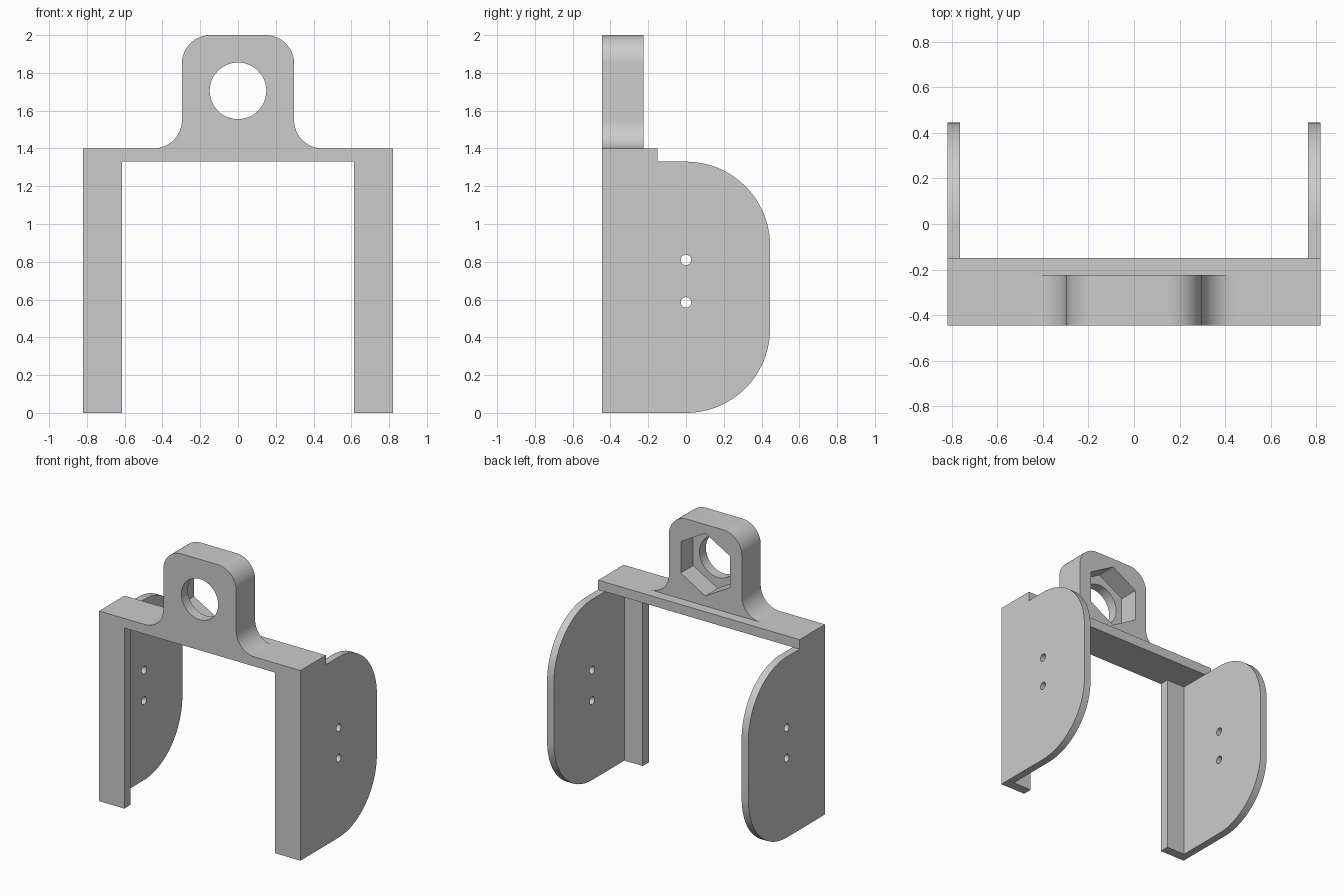
import bpy, bmesh
from math import radians, cos, sin, pi
from mathutils import Vector

cube = bpy.data.objects.get("Cube")
if cube:
    bpy.data.objects.remove(cube, do_unlink=True)

FRONT, BACK = -0.445, 0.445
WIDE, INNER, PLATE_IN = 0.82, 0.615, 0.765
TOP, BAR_LOW = 1.40, 1.33
BAR_BACK, LUG_BACK = -0.15, -0.225
EYE_Z = 1.705

grey = bpy.data.materials.new("plain_grey")
grey.use_nodes = True
grey.diffuse_color = (0.6, 0.6, 0.6, 1)
grey.node_tree.nodes["Principled BSDF"].inputs["Base Color"].default_value = grey.diffuse_color


def arc(cu, cv, r, start, end, n=16):
    steps = [radians(start + (end - start) * i / n) for i in range(n + 1)]
    return [(cu + r * cos(a), cv + r * sin(a)) for a in steps]


def ring(cu, cv, r, n, turn=0.0):
    return arc(cu, cv, r, turn, turn + 360, n)[:-1]


def prism(name, profile, axis, low, high):
    """Extrude a profile along x (profile in y, z) or along y (profile in x, z)."""
    bm = bmesh.new()
    place = (lambda u, v: (low, u, v)) if axis == "x" else (lambda u, v: (u, low, v))
    face = bm.faces.new([bm.verts.new(place(u, v)) for u, v in profile])
    out = bmesh.ops.extrude_face_region(bm, geom=[face])
    shift = Vector((high - low, 0, 0) if axis == "x" else (0, high - low, 0))
    moved = [g for g in out["geom"] if isinstance(g, bmesh.types.BMVert)]
    bmesh.ops.translate(bm, verts=moved, vec=shift)
    bmesh.ops.recalc_face_normals(bm, faces=bm.faces)
    mesh = bpy.data.meshes.new(name)
    bm.to_mesh(mesh)
    bm.free()
    obj = bpy.data.objects.new(name, mesh)
    bpy.context.collection.objects.link(obj)
    mesh.materials.append(grey)
    return obj


def box(name, x0, x1, y0, y1, z0, z1):
    return prism(name, [(x0, z0), (x1, z0), (x1, z1), (x0, z1)], "y", y0, y1)


def activate(obj):
    bpy.ops.object.select_all(action="DESELECT")
    obj.select_set(True)
    bpy.context.view_layer.objects.active = obj


def cut(obj, cutters):
    activate(obj)
    for cutter in cutters:
        mod = obj.modifiers.new("cut", "BOOLEAN")
        mod.operation, mod.solver, mod.object = "DIFFERENCE", "EXACT", cutter
        bpy.ops.object.modifier_apply(modifier=mod.name)
        bpy.data.objects.remove(cutter, do_unlink=True)


def smooth(obj):
    activate(obj)
    bpy.ops.object.shade_smooth_by_angle(angle=radians(30))


# Side plates with large rounded rear corners and two screw holes, plus front flanges
r = 0.445
plate_profile = ([(FRONT, 0)] + arc(BACK - r, r, r, -90, 0, 24)
                 + arc(BACK - r, BAR_LOW - r, r, 0, 90, 24) + [(FRONT, BAR_LOW)])
for side, s in (("left", 1), ("right", -1)):
    x0, x1 = sorted((s * PLATE_IN, s * WIDE))
    plate = prism(side + "_side_plate", plate_profile, "x", x0, x1)
    cut(plate, [prism("screw_cutter", ring(0, z, 0.028, 24), "x", x0 - 0.1, x1 + 0.1)
                for z in (0.585, 0.81)])
    smooth(plate)
    x0, x1 = sorted((s * INNER, s * PLATE_IN))
    box(side + "_front_flange", x0, x1, FRONT, FRONT + 0.07, 0, BAR_LOW)

# Cross bar
box("cross_bar", -WIDE, WIDE, FRONT, BAR_BACK, BAR_LOW, TOP)

# Hanging lug: rounded top, flared foot, round eye and hexagonal nut pocket at the back
half, f = 0.297, 0.15
right_edge = arc(half + f, TOP + f, f, 270, 180) + arc(half - f, 2 - f, f, 0, 90)
lug = prism("hanging_lug", right_edge + [(-x, z) for x, z in reversed(right_edge)],
            "y", FRONT, LUG_BACK)
cut(lug, [prism("eye_cutter", ring(0, EYE_Z, 0.15, 48), "y", FRONT - 0.1, LUG_BACK + 0.1),
          prism("nut_cutter", ring(0, EYE_Z, 0.231, 6, 30), "y", LUG_BACK - 0.145, LUG_BACK + 0.1)])
smooth(lug)
